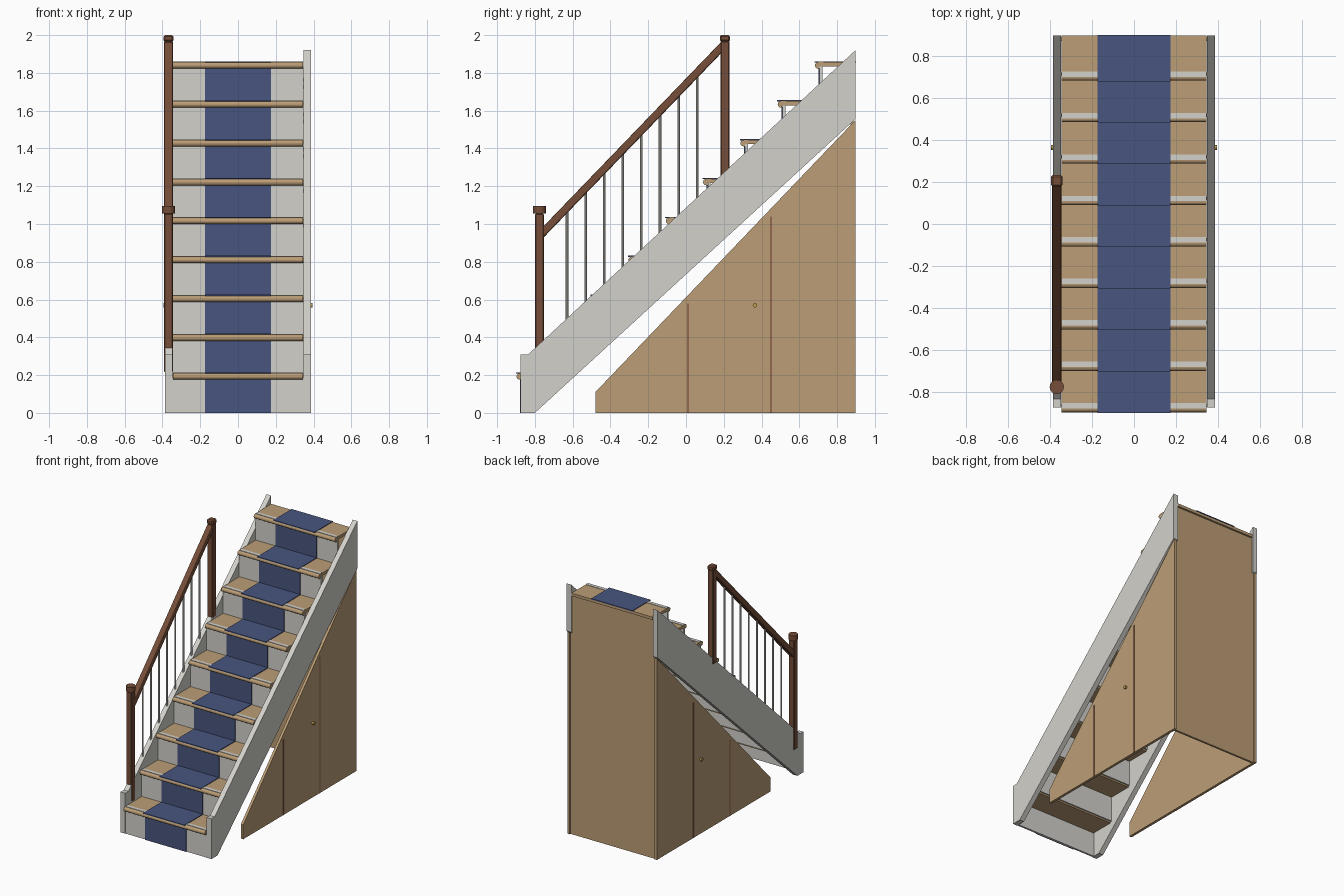
import bpy, bmesh, math
from mathutils import Vector

if "Cube" in bpy.data.objects:
    bpy.data.objects.remove(bpy.data.objects["Cube"])


def mat(name, rgb):
    m = bpy.data.materials.new(name)
    m.diffuse_color = (*rgb, 1)
    m.use_nodes = True
    m.node_tree.nodes["Principled BSDF"].inputs["Base Color"].default_value = m.diffuse_color
    return m


OAK = mat("oak", (0.50, 0.34, 0.18))
DARK = mat("dark_wood", (0.18, 0.075, 0.04))
TRIM = mat("trim_wood", (0.30, 0.14, 0.08))
BLUE = mat("carpet", (0.065, 0.09, 0.21))
PAINT = mat("paint", (0.65, 0.64, 0.60))
BRASS = mat("brass", (0.5, 0.32, 0.08))


def prism(name, profile, x0, x1, material):
    """Extrude a (y, z) outline from x0 to x1."""
    bm = bmesh.new()
    f = bm.faces.new([bm.verts.new((x0, y, z)) for y, z in profile])
    ext = bmesh.ops.extrude_face_region(bm, geom=[f])
    moved = [v for v in ext["geom"] if isinstance(v, bmesh.types.BMVert)]
    bmesh.ops.translate(bm, verts=moved, vec=Vector((x1 - x0, 0, 0)))
    bmesh.ops.recalc_face_normals(bm, faces=bm.faces)
    me = bpy.data.meshes.new(name)
    bm.to_mesh(me)
    bm.free()
    me.materials.append(material)
    ob = bpy.data.objects.new(name, me)
    bpy.context.collection.objects.link(ob)
    return ob


def box(name, x, y, z, material, bevel=0):
    ob = prism(name, [(y[0], z[0]), (y[1], z[0]), (y[1], z[1]), (y[0], z[1])],
               x[0], x[1], material)
    if bevel:
        b = ob.modifiers.new("bevel", 'BEVEL')
        b.width, b.segments = bevel, 1
    return ob


def cylinder(name, loc, r, h, material, sides=16, rot=(0, 0, 0)):
    bpy.ops.mesh.primitive_cylinder_add(vertices=sides, radius=r, depth=h,
                                        location=loc, rotation=rot)
    ob = bpy.context.object
    ob.name = name
    ob.data.materials.append(material)
    return ob


# Steps: tread with rounded nosing, grip strip, riser and carpet runner
RISE, RUN, W, CW = 0.2058, 0.1975, 0.345, 0.175
for i in range(9):
    yf = -0.897 + RUN * i
    top = 0.21 + RISE * i
    bot = top - 0.034
    yb = yf + RUN + 0.03 if i < 8 else 0.897
    mid, r = (top + bot) / 2, 0.017
    nose = [(yf + r - r * math.sin(a), mid + r * math.cos(a))
            for a in [math.pi * k / 8 for k in range(9)]]
    prism(f"tread_{i}", nose + [(yf + 0.024, bot), (yf + 0.024, bot + 0.012),
                                (yb, bot + 0.012), (yb, top)], -W, W, OAK)
    for s in (-1, 1):
        box(f"grip_strip_{i}_{s}", sorted((s * CW, s * (W - 0.002))),
            (yf + 0.018, yf + 0.044), (top - 0.003, top + 0.003), PAINT)
    z0 = 0 if i == 0 else top - RISE - 0.01
    box(f"riser_{i}", (-0.348, 0.348), (yf + 0.025, yf + 0.04),
        (z0, bot + 0.012), PAINT)
    box(f"carpet_riser_{i}", (-CW, CW), (yf + 0.019, yf + 0.027),
        (z0, bot + 0.002), BLUE)
    box(f"carpet_tread_{i}", (-CW, CW),
        (yf - 0.003, yf + RUN + 0.025 if i < 8 else 0.9),
        (top - 0.002, top + 0.005), BLUE)

# Stringers, cupboard sides, door trims and knobs, mirrored left and right
for side, s in (("left", -1), ("right", 1)):
    prism(f"stringer_{side}", [(-0.875, 0), (-0.80, 0), (0.897, 1.555), (0.897, 1.92),
                               (-0.835, 0.31), (-0.875, 0.31)],
          s * 0.347, s * 0.386, PAINT)
    prism(f"cupboard_side_{side}", [(-0.48, 0), (0.897, 0), (0.897, 1.55), (-0.48, 0.11)],
          s * 0.36, s * 0.38, OAK)
    for k, (y, h) in enumerate(((0.01, 0.58), (0.45, 1.04))):
        box(f"door_trim_{side}_{k}", sorted((s * 0.37, s * 0.382)),
            (y - 0.006, y + 0.006), (0, h), TRIM)
    cylinder(f"door_knob_{side}", (s * 0.385, 0.365, 0.57), 0.012, 0.02, BRASS,
             12, (0, math.pi / 2, 0))

# Cupboard back
box("cupboard_back", (-0.36, 0.36), (0.872, 0.888), (0, 1.83), OAK)

# Newel posts with caps
RX = -0.368
box("lower_newel", (RX - 0.024, RX + 0.024), (-0.80, -0.752), (0.215, 1.055), DARK, 0.006)
cylinder("lower_newel_cap", (RX, -0.776, 1.075), 0.034, 0.038, DARK, 16)
box("upper_newel", (RX - 0.024, RX + 0.024), (0.182, 0.23), (1.25, 1.97), DARK, 0.006)
box("upper_newel_cap", (RX - 0.027, RX + 0.027), (0.179, 0.233), (1.965, 2.0), DARK, 0.008)

# Handrail
rail = prism("handrail", [(-0.76, 0.922), (0.19, 1.908), (0.19, 1.968), (-0.76, 0.982)],
             RX - 0.023, RX + 0.023, DARK)
b = rail.modifiers.new("bevel", 'BEVEL')
b.width, b.segments = 0.008, 2

# Balusters
for i in range(8):
    y = -0.63 + 0.0985 * i
    z0 = 0.31 + (y + 0.835) * 0.928 - 0.02
    z1 = 0.95 + (y + 0.76) * 1.038
    cylinder(f"baluster_{i}", (RX, y, (z0 + z1) / 2), 0.007, z1 - z0, PAINT, 10)
    bpy.ops.object.shade_smooth_by_angle()
